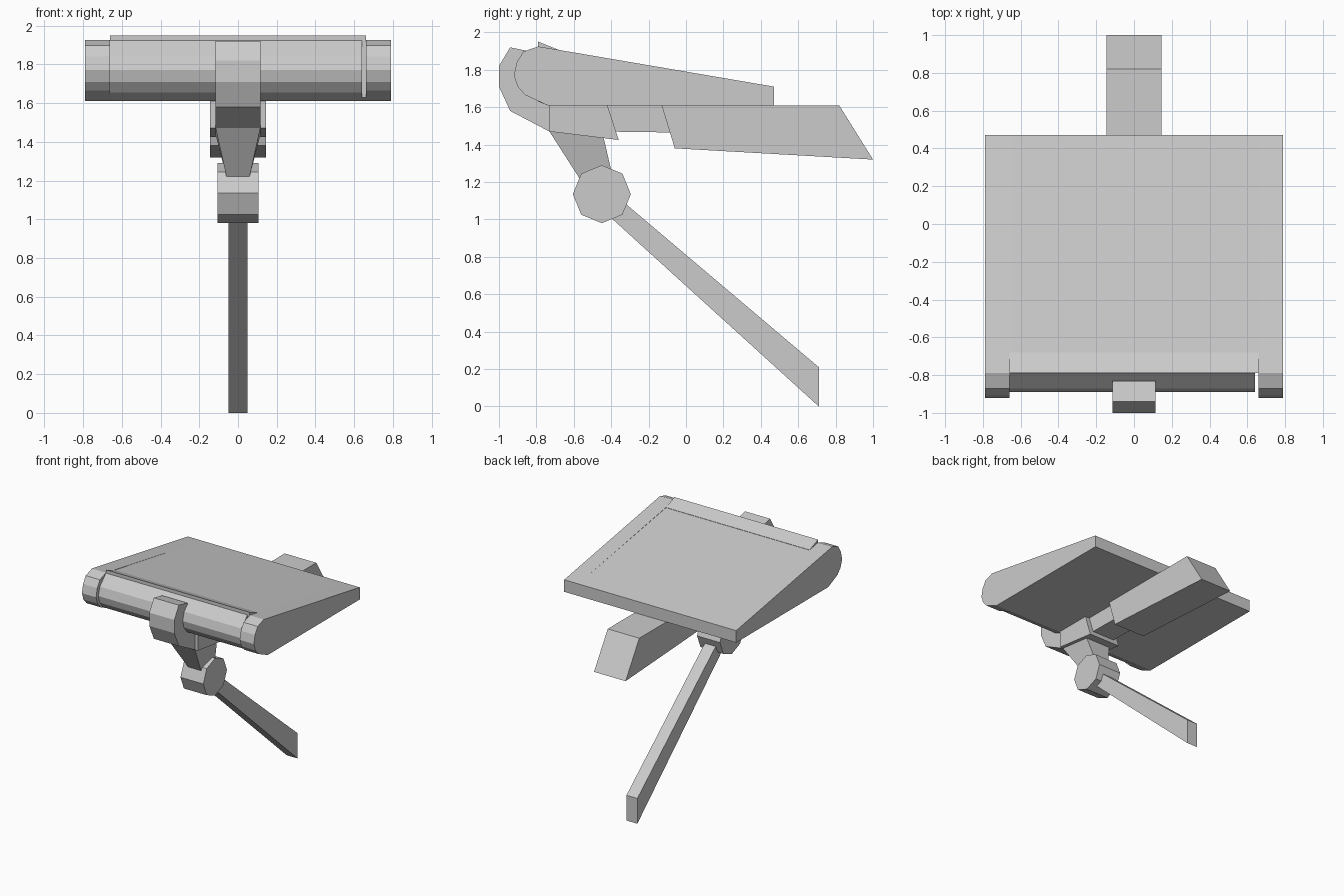
import bpy, bmesh


def extrude(name, profile, x0, x1):
    """Extrude a (y, z) side profile from x0 to x1."""
    bm = bmesh.new()
    a = [bm.verts.new((x0, y, z)) for y, z in profile]
    b = [bm.verts.new((x1, y, z)) for y, z in profile]
    n = len(profile)
    bm.faces.new(a)
    bm.faces.new(b[::-1])
    for i in range(n):
        j = (i + 1) % n
        bm.faces.new((a[j], a[i], b[i], b[j]))
    bmesh.ops.recalc_face_normals(bm, faces=bm.faces)
    me = bpy.data.meshes.new(name)
    bm.to_mesh(me)
    bm.free()
    ob = bpy.data.objects.new(name, me)
    bpy.context.collection.objects.link(ob)
    return ob


# Wedge-shaped panel: end caps with a rounded nose, and a middle with a slimmer nose
cap = [(0.47, 1.61), (0.47, 1.71), (-0.79, 1.925), (-0.87, 1.897), (-0.905, 1.84),
       (-0.92, 1.77), (-0.90, 1.71), (-0.86, 1.665), (-0.74, 1.61)]
middle = [(0.47, 1.61), (0.47, 1.71), (-0.79, 1.922), (-0.87, 1.84),
          (-0.89, 1.77), (-0.875, 1.71), (-0.83, 1.655), (-0.74, 1.61)]
extrude("panel_cap_left", cap, -0.79, -0.66)
extrude("panel_cap_right", cap, 0.66, 0.79)
extrude("panel_middle", middle, -0.66, 0.64)

# Filler behind the narrow slot beside the right cap
extrude("panel_slot_filler", [(0.47, 1.61), (0.47, 1.71), (-0.79, 1.922), (-0.79, 1.63), (-0.74, 1.61)],
        0.64, 0.66)

# Raised lip along the top of the nose
extrude("top_lip", [(-0.79, 1.90), (-0.79, 1.95), (-0.68, 1.906), (-0.68, 1.89)], -0.66, 0.66)

# Clip wrapped round the nose
extrude("nose_clip", [(-0.83, 1.897), (-0.94, 1.92), (-1.0, 1.82), (-1.0, 1.71), (-0.94, 1.58),
                      (-0.73, 1.47), (-0.73, 1.62), (-0.83, 1.70)], -0.115, 0.115)

# Collar, link bar and rear block under the panel
extrude("collar", [(-0.73, 1.61), (-0.42, 1.61), (-0.36, 1.425), (-0.73, 1.47)], -0.145, 0.145)
extrude("link_bar", [(-0.45, 1.61), (-0.10, 1.61), (-0.08, 1.465), (-0.45, 1.47)], -0.105, 0.105)
extrude("rear_block", [(-0.13, 1.608), (0.82, 1.608), (1.0, 1.32), (-0.06, 1.38)], -0.145, 0.145)

# Tapered neck down to the joint
neck = extrude("neck", [(-0.73, 1.47), (-0.44, 1.435), (-0.39, 1.22), (-0.57, 1.22)], -0.115, 0.115)
for v in neck.data.vertices:
    if v.co.z < 1.3:
        v.co.x *= 0.52

# Eight-sided joint hub
r, d = 0.155, 0.11
extrude("joint_hub", [(-0.45 + a * s, 1.135 + b * s) for a, b, s in
                      [(1, 0, r), (1, 1, d), (0, 1, r), (-1, 1, d),
                       (-1, 0, r), (-1, -1, d), (0, -1, r), (1, -1, d)]], -0.105, 0.105)

# Slanted stand leg
extrude("stand_leg", [(-0.36, 1.115), (0.71, 0.21), (0.71, 0.0), (-0.43, 1.035)], -0.05, 0.05)
